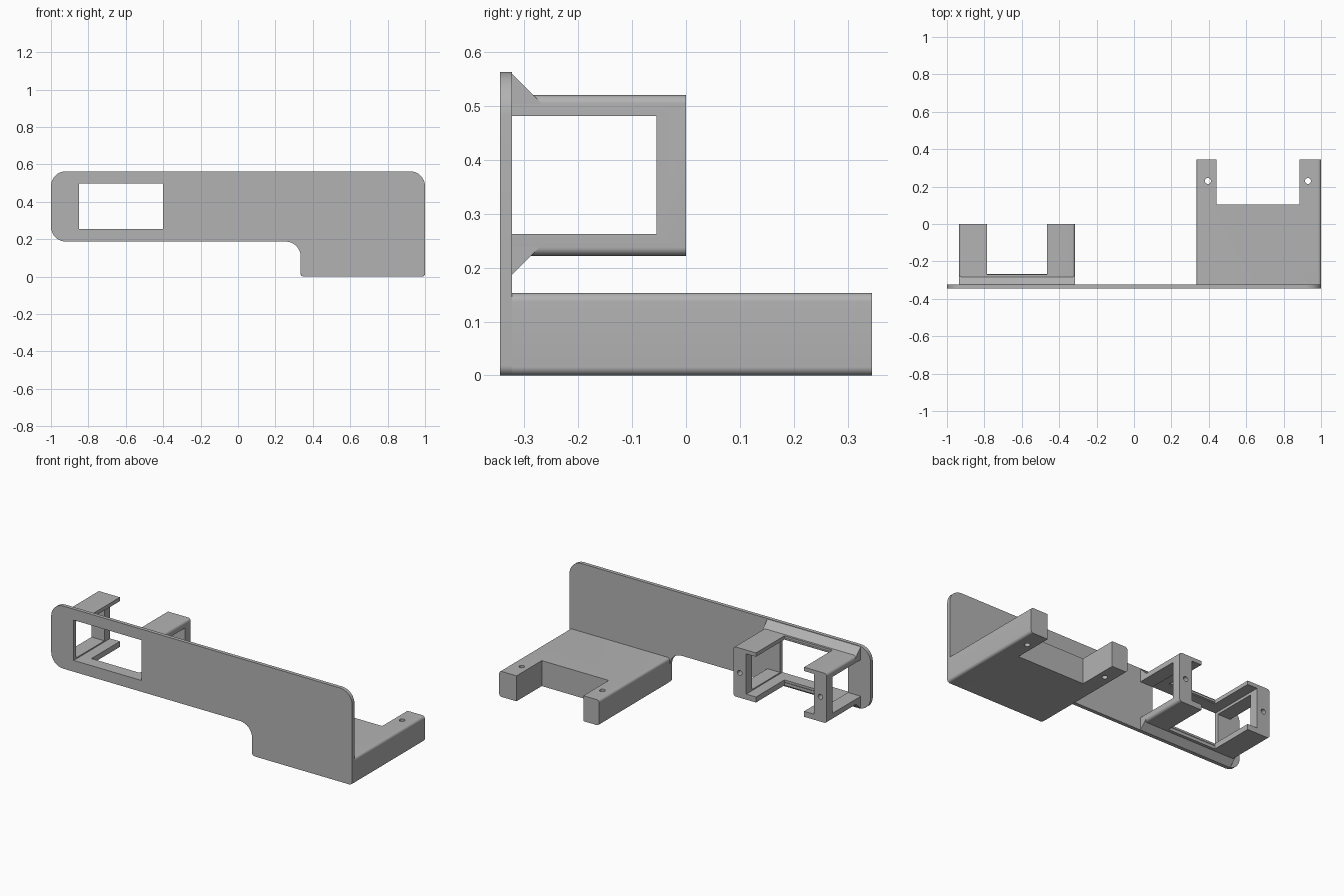
import bpy
import bmesh
import math
from mathutils import Vector

cube = bpy.data.objects.get("Cube")
if cube:
    bpy.data.objects.remove(cube, do_unlink=True)

grey = bpy.data.materials.new("mid grey")
grey.use_nodes = True
grey.diffuse_color = (0.45, 0.45, 0.45, 1)
grey.node_tree.nodes["Principled BSDF"].inputs["Base Color"].default_value = grey.diffuse_color


def rounded(corners, steps=8):
    """Outline from (u, v, radius) right-angle corners, each turned into an arc."""
    out = []
    for i, (u, v, r) in enumerate(corners):
        p = Vector((u, v))
        if not r:
            out.append(p)
            continue
        a = (Vector(corners[i - 1][:2]) - p).normalized() * r
        b = (Vector(corners[(i + 1) % len(corners)][:2]) - p).normalized() * r
        for k in range(steps + 1):
            t = k / steps * math.pi / 2
            out.append(p + a * (1 - math.sin(t)) + b * (1 - math.cos(t)))
    return out


def rect(u0, u1, v0, v1, r=0):
    return rounded([(u0, v0, r), (u1, v0, r), (u1, v1, r), (u0, v1, r)])


def prism(name, outline, axis, start, end):
    """Extrude an outline along x (outline is y, z), y (x, z) or z (x, y)."""
    def place(p, d):
        return {"x": (d, p[0], p[1]), "y": (p[0], d, p[1]), "z": (p[0], p[1], d)}[axis]
    bm = bmesh.new()
    face = bm.faces.new([bm.verts.new(place(p, start)) for p in outline])
    new = bmesh.ops.extrude_face_region(bm, geom=[face])["geom"]
    shift = Vector(place((0, 0), end - start))
    bmesh.ops.translate(bm, vec=shift, verts=[g for g in new if isinstance(g, bmesh.types.BMVert)])
    bmesh.ops.recalc_face_normals(bm, faces=bm.faces)
    mesh = bpy.data.meshes.new(name)
    bm.to_mesh(mesh)
    bm.free()
    mesh.materials.append(grey)
    obj = bpy.data.objects.new(name, mesh)
    bpy.context.collection.objects.link(obj)
    return obj


def disc(u, v, r, sides=24):
    return [(u + r * math.cos(math.tau * k / sides), v + r * math.sin(math.tau * k / sides))
            for k in range(sides)]


def select(obj):
    bpy.ops.object.select_all(action="DESELECT")
    obj.select_set(True)
    bpy.context.view_layer.objects.active = obj


def cut(obj, *cutter):
    tool = prism("cutter", *cutter)
    tool.hide_render = True
    mod = obj.modifiers.new("cut", "BOOLEAN")
    mod.operation = "DIFFERENCE"
    mod.solver = "EXACT"
    mod.object = tool
    select(obj)
    bpy.ops.object.modifier_apply(modifier=mod.name)
    bpy.data.objects.remove(tool, do_unlink=True)


FRONT, INNER, BACK = -0.345, -0.323, 0.345
window = rect(-0.85, -0.40, 0.255, 0.497)

# Front plate with stepped lower edge and window
front_plate = prism("front_plate", rounded([
    (-1, 0.187, 0.08), (0.335, 0.187, 0.08), (0.335, 0, 0.018),
    (1, 0, 0.018), (1, 0.563, 0.08), (-1, 0.563, 0.08)]), "y", FRONT, INNER)
cut(front_plate, window, "y", -0.5, 0)

# Shelf with two drilled prongs
shelf = prism("shelf", rect(0.335, 1, 0, 0.153, 0.016), "y", INNER, BACK)
cut(shelf, rect(0.44, 0.885, 0.105, 0.5), "z", -0.1, 0.3)
for x in (0.395, 0.93):
    cut(shelf, disc(x, 0.23, 0.016), "z", -0.1, 0.3)

# Holder: rounded block opened front to back, side to side and in the middle
holder = prism("holder", rect(-0.935, -0.315, 0.222, 0.52, 0.016), "y", INNER, 0)
cut(holder, window, "y", -0.5, 0.1)
cut(holder, rect(-0.5, -0.055, 0.262, 0.481), "x", -1.1, -0.1)
cut(holder, rect(-0.785, -0.465, -0.27, 0.1), "z", 0, 0.7)
for x in (-0.893, -0.357):
    cut(holder, disc(x, 0.371, 0.015), "y", -0.1, 0.1)

# Sloped ribs joining the holder to the plate
for name, edge, base in (("upper_rib", 0.56, 0.503), ("lower_rib", 0.187, 0.242)):
    tip = INNER + abs(edge - base)
    prism(name, [(INNER, edge), (INNER, base), (tip, base)], "x", -0.935, -0.315)

for obj in (front_plate, shelf, holder):
    select(obj)
    bpy.ops.object.shade_smooth_by_angle(angle=math.radians(30))
